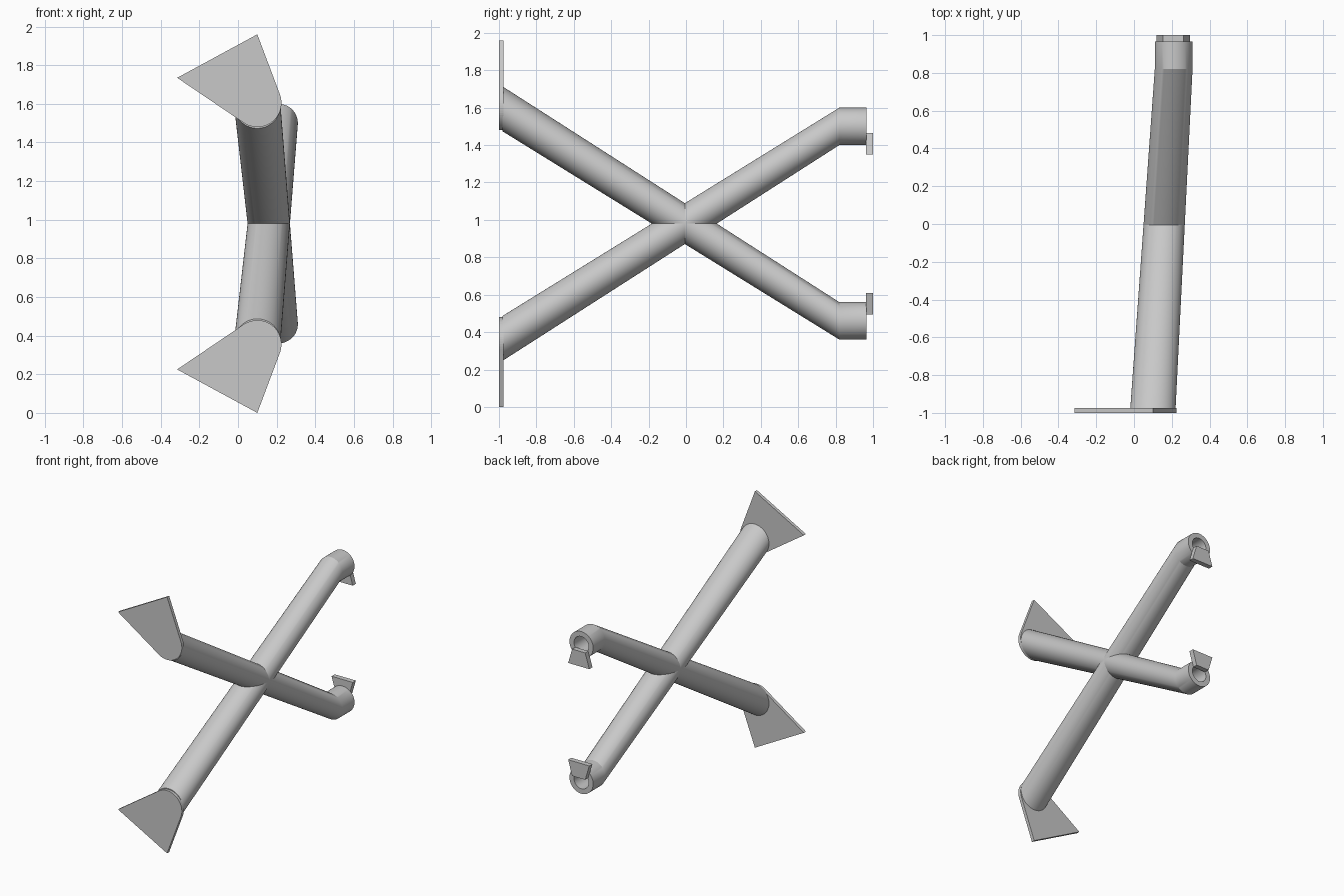
import bpy, bmesh
from math import sin, cos, pi, radians

if "Cube" in bpy.data.objects:
    bpy.data.objects.remove(bpy.data.objects["Cube"])

MID = 0.98      # height of the mirror plane
SIDES = 48

grey = bpy.data.materials.new("light grey")
grey.use_nodes = True
grey.diffuse_color = (0.58, 0.58, 0.58, 1)
grey.node_tree.nodes["Principled BSDF"].inputs["Base Color"].default_value = grey.diffuse_color


def finish(name, bm, smooth=False):
    bmesh.ops.recalc_face_normals(bm, faces=bm.faces[:])
    mesh = bpy.data.meshes.new(name)
    bm.to_mesh(mesh)
    bm.free()
    mesh.materials.append(grey)
    obj = bpy.data.objects.new(name, mesh)
    bpy.context.collection.objects.link(obj)
    if smooth:
        bpy.ops.object.select_all(action='DESELECT')
        obj.select_set(True)
        bpy.context.view_layer.objects.active = obj
        bpy.ops.object.shade_smooth_by_angle(angle=radians(25))


def loft(name, rings):
    """Skin upright circles given as (x, y, z, radius) and cap both ends."""
    bm = bmesh.new()
    loops = [[bm.verts.new((x + r * cos(2 * pi * i / SIDES), y, z + r * sin(2 * pi * i / SIDES)))
              for i in range(SIDES)] for x, y, z, r in rings]
    for a, b in zip(loops, loops[1:]):
        for i in range(SIDES):
            j = (i + 1) % SIDES
            bm.faces.new((a[i], a[j], b[j], b[i]))
    bm.faces.new(loops[0])
    bm.faces.new(loops[-1])
    finish(name, bm, True)


def plate(name, outline, y0, y1):
    """Extrude an (x, z) outline along y."""
    bm = bmesh.new()
    face = bm.faces.new([bm.verts.new((x, y0, z)) for x, z in outline])
    new = bmesh.ops.extrude_face_region(bm, geom=[face])["geom"]
    verts = [v for v in new if isinstance(v, bmesh.types.BMVert)]
    bmesh.ops.translate(bm, verts=verts, vec=(0, y1 - y0, 0))
    finish(name, bm)


for side, s in (("upper", 1), ("lower", -1)):
    front_z = MID + s * 0.625
    back_z = MID - s * 0.52

    # tapered crossing tube with a straight hollow socket at the back
    loft(side + "_front_tube", [
        (0.10, -0.98, front_z - s * 0.012, 0.12),
        (0.21, 0.82, back_z, 0.10),
        (0.21, 0.965, back_z, 0.10),
        (0.21, 0.965, back_z, 0.062),
        (0.21, 0.82, back_z, 0.062)])

    # front plate: rounded over the tube end, two pointed corners outward
    arc = [radians(236 + 145 * i / 24) for i in range(25)]
    outline = [(0.10 + 0.125 * cos(a), front_z + s * 0.125 * sin(a)) for a in arc]
    outline += [(0.10, MID + s * 0.98), (-0.315, MID + s * 0.755)]
    plate(side + "_front_plate", outline, -1.0, -0.975)

    # small wedge tab on the socket rim, widening toward the middle height
    inner, outer = MID - s * -0.485, MID + s * 0.37
    plate(side + "_back_tab", [(0.153, inner), (0.263, inner), (0.297, outer), (0.118, outer)],
          0.962, 1.0)
